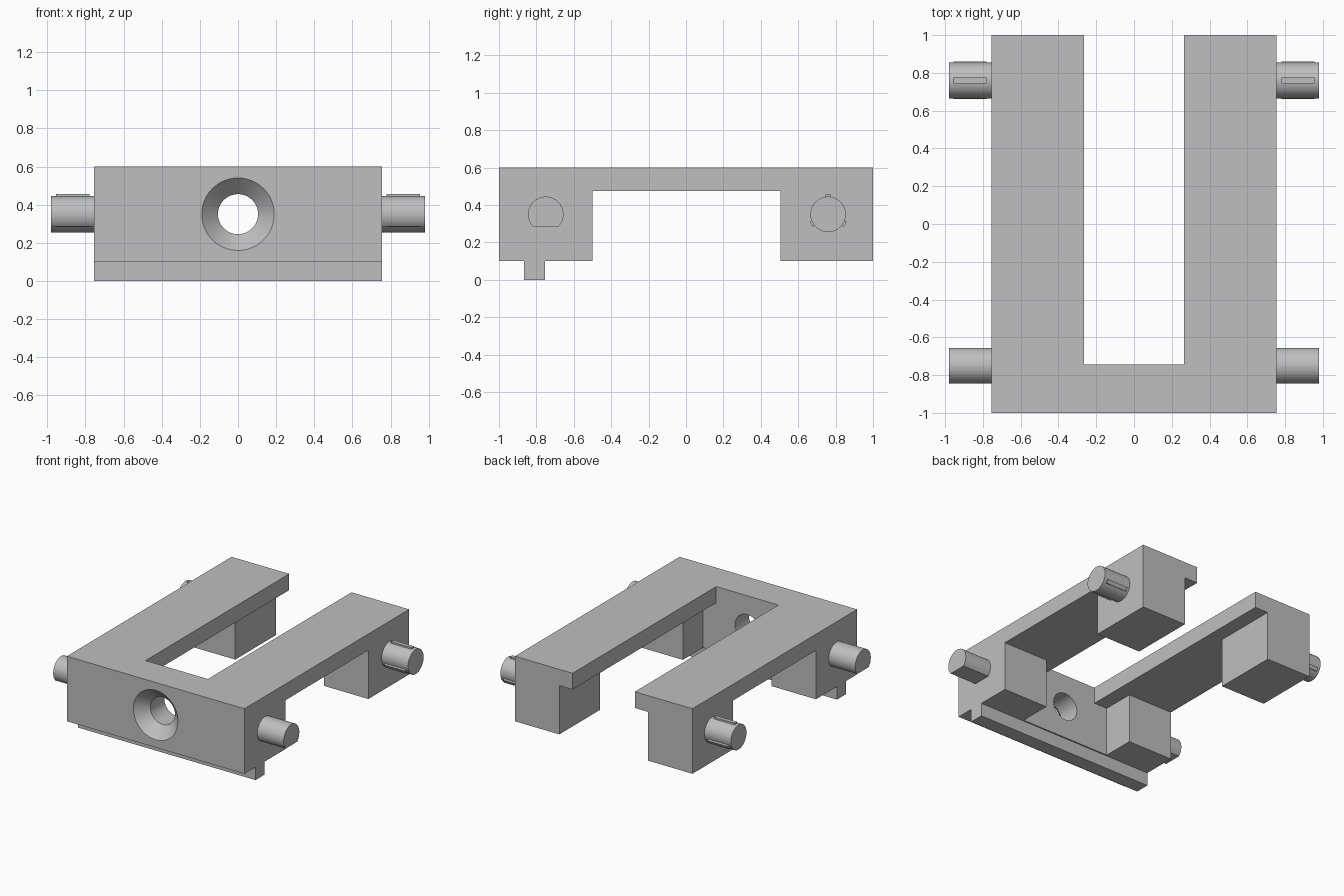
import bpy, bmesh, math
from mathutils import Matrix, Vector

cube = bpy.data.objects.get("Cube")
if cube:
    bpy.data.objects.remove(cube, do_unlink=True)

grey = bpy.data.materials.new("plain grey")
grey.use_nodes = True
GREY = (0.52, 0.52, 0.52, 1)
grey.diffuse_color = GREY
grey.node_tree.nodes["Principled BSDF"].inputs["Base Color"].default_value = GREY


def finish(name, bm):
    bmesh.ops.recalc_face_normals(bm, faces=bm.faces)
    mesh = bpy.data.meshes.new(name)
    bm.to_mesh(mesh)
    bm.free()
    mesh.materials.append(grey)
    obj = bpy.data.objects.new(name, mesh)
    bpy.context.collection.objects.link(obj)
    return obj


def prism(name, points, direction):
    """Extrude a closed outline of 3D points along a direction."""
    bm = bmesh.new()
    face = bm.faces.new([bm.verts.new(p) for p in points])
    out = bmesh.ops.extrude_face_region(bm, geom=[face], use_keep_orig=True)
    verts = [g for g in out["geom"] if isinstance(g, bmesh.types.BMVert)]
    bmesh.ops.translate(bm, vec=direction, verts=verts)
    return finish(name, bm)


def select_only(obj):
    bpy.ops.object.select_all(action="DESELECT")
    obj.select_set(True)
    bpy.context.view_layer.objects.active = obj


def cut(obj, cutter):
    cutter.hide_render = True
    mod = obj.modifiers.new("cut", "BOOLEAN")
    mod.operation, mod.solver, mod.object = "DIFFERENCE", "EXACT", cutter
    select_only(obj)
    bpy.ops.object.modifier_apply(modifier=mod.name)
    bpy.data.objects.remove(cutter, do_unlink=True)


def smooth(obj):
    select_only(obj)
    bpy.ops.object.shade_smooth_by_angle(angle=math.radians(30))


HALF, TOP, BASE, PLATE = 0.755, 0.6, 0.1, 0.475
WALL = -0.745

# Frame: side outline with the feet and the front ridge
side = [(-1, BASE), (-0.865, BASE), (-0.865, 0), (-0.755, 0), (-0.755, BASE),
        (-0.5, BASE), (-0.5, PLATE), (0.505, PLATE), (0.505, BASE),
        (1, BASE), (1, TOP), (-1, TOP)]
frame = prism("frame", [(-HALF, y, z) for y, z in side], (2 * HALF, 0, 0))

# Slot between the arms, wider between the feet
half_slot = [(0.377, -0.1), (0.377, PLATE), (0.265, PLATE), (0.265, 0.7)]
outline = half_slot + [(-x, z) for x, z in reversed(half_slot)]
cut(frame, prism("slot_cutter", [(x, WALL, z) for x, z in outline], (0, 2, 0)))

# Countersunk screw hole through the front wall
bm = bmesh.new()
profile = [(0, -1.01), (0.2, -1.01), (0.105, -0.915), (0.105, -0.7), (0, -0.7)]
verts = [bm.verts.new((r, y, 0.35)) for r, y in profile]
edges = [bm.edges.new(pair) for pair in zip(verts, verts[1:])]
bmesh.ops.spin(bm, geom=verts + edges, cent=(0, 0, 0.35), axis=(0, 1, 0),
               angle=math.tau, steps=64, use_duplicate=False)
bmesh.ops.remove_doubles(bm, verts=bm.verts, dist=0.0001)
cut(frame, finish("hole_cutter", bm))
smooth(frame)

# Side pins: flat-bottomed at the front, ribbed at the back
R, PIN_Z, TIP = 0.095, 0.35, 0.98
flat = math.asin(0.065 / R)


def arc(start, sweep, count, x, y):
    return [(x, y + R * math.cos(start + sweep * i / count),
             PIN_Z + R * math.sin(start + sweep * i / count))
            for i in range(count + 1)]


for side_name, s in (("left", 1), ("right", -1)):
    reach = Vector((s * (TIP - HALF), 0, 0))
    smooth(prism("front_pin_" + side_name,
                 arc(-flat, math.pi + 2 * flat, 40, s * HALF, -0.75), reach))
    smooth(prism("rear_pin_" + side_name,
                 arc(0, math.tau, 48, s * HALF, 0.76)[:-1], reach))
    for n in range(3):
        spin = Matrix.Rotation(n * math.tau / 3, 4, "X")
        place = Matrix.Translation((s * 0.78, 0.76, PIN_Z)) @ spin
        rib = [(-0.015, 0.085), (0.015, 0.085), (0.015, 0.106), (-0.015, 0.106)]
        prism(f"rear_pin_rib_{side_name}_{n + 1}",
              [place @ Vector((0, y, z)) for y, z in rib], (s * 0.175, 0, 0))
